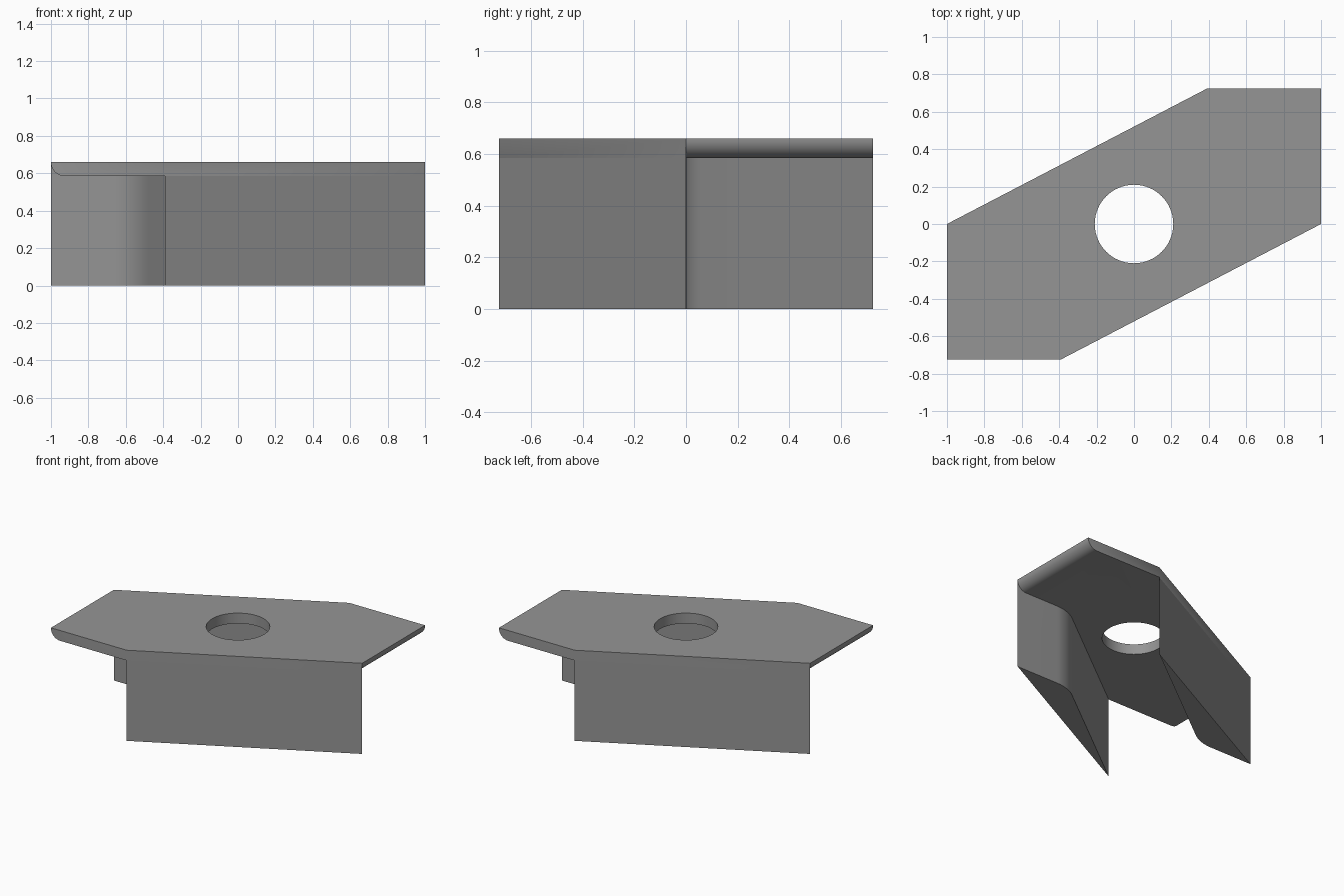
import bpy, bmesh, math
from mathutils import Vector

if "Cube" in bpy.data.objects:
    bpy.data.objects.remove(bpy.data.objects["Cube"])

H, T = 0.66, 0.075           # overall height, plate thickness
X, Y, XC = 1.0, 0.724, 0.39  # half length, half width, corner offset
HOLE_R = 0.21

steel = bpy.data.materials.new("grey steel")
steel.diffuse_color = (0.3, 0.3, 0.3, 1)
steel.use_nodes = True
steel.node_tree.nodes["Principled BSDF"].inputs["Base Color"].default_value = steel.diffuse_color


def prism(name, outline, z0, z1):
    """Extrude a flat outline from z0 to z1."""
    bm = bmesh.new()
    face = bm.faces.new([bm.verts.new((x, y, z0)) for x, y in outline])
    top = bmesh.ops.extrude_face_region(bm, geom=[face])["geom"]
    bmesh.ops.translate(bm, vec=(0, 0, z1 - z0),
                        verts=[v for v in top if isinstance(v, bmesh.types.BMVert)])
    bmesh.ops.recalc_face_normals(bm, faces=bm.faces)
    mesh = bpy.data.meshes.new(name)
    bm.to_mesh(mesh)
    bm.free()
    mesh.materials.append(steel)
    obj = bpy.data.objects.new(name, mesh)
    bpy.context.collection.objects.link(obj)
    return obj


def combine(obj, other, operation):
    """Apply a boolean and discard the second object."""
    mod = obj.modifiers.new("combine", 'BOOLEAN')
    mod.operation, mod.object, mod.solver = operation, other, 'EXACT'
    bpy.context.view_layer.objects.active = obj
    bpy.ops.object.modifier_apply(modifier=mod.name)
    bpy.data.objects.remove(other)


def rounded_corner(a, c, b, tangent, steps=10):
    """Arc points that round corner c between a and b."""
    a, c, b = Vector(a), Vector(c), Vector(b)
    u, v = (a - c).normalized(), (b - c).normalized()
    half = u.angle(v) / 2
    r = tangent * math.tan(half)
    centre = c + (u + v).normalized() * (tangent / math.cos(half))
    p, q = c + u * tangent - centre, c + v * tangent - centre
    sweep = math.pi - 2 * half
    return [centre + (p * math.sin((1 - i / steps) * sweep)
                      + q * math.sin(i / steps * sweep)) / math.sin(sweep)
            for i in range(steps + 1)]


# Top plate with rounded lower edges at both ends
half_outline = [(-X, -Y), (-XC, -Y), (X, 0)]
bracket = prism("bracket", half_outline + [(-x, -y) for x, y in half_outline], H - T, H)
bm = bmesh.new()
bm.from_mesh(bracket.data)
end_edges = [e for e in bm.edges
             if all(abs(abs(v.co.x) - X) < 1e-4 and v.co.z < H - T / 2 for v in e.verts)]
bmesh.ops.bevel(bm, geom=end_edges, offset=T - 0.001, offset_type='OFFSET',
                segments=10, profile=0.5, affect='EDGES')
bm.to_mesh(bracket.data)
bm.free()

# Tapered side walls, each with a rounded inner bend
tip, bend, end = (X, 0), (0.56, 0), (-XC, -Y)
wall_outline = [tip] + [tuple(p) for p in rounded_corner(tip, bend, end, 0.1)] + [end]
for s in (1, -1):
    wall = prism("side_wall", [(s * x, s * y) for x, y in wall_outline], 0, H)
    combine(bracket, wall, 'UNION')

# Round hole through the plate
circle = [(HOLE_R * math.cos(a), HOLE_R * math.sin(a))
          for a in (i * math.tau / 64 for i in range(64))]
combine(bracket, prism("hole_cutter", circle, H - 2 * T, H + T), 'DIFFERENCE')

bracket.select_set(True)
bpy.context.view_layer.objects.active = bracket
bpy.ops.object.shade_smooth_by_angle(angle=math.radians(30))
